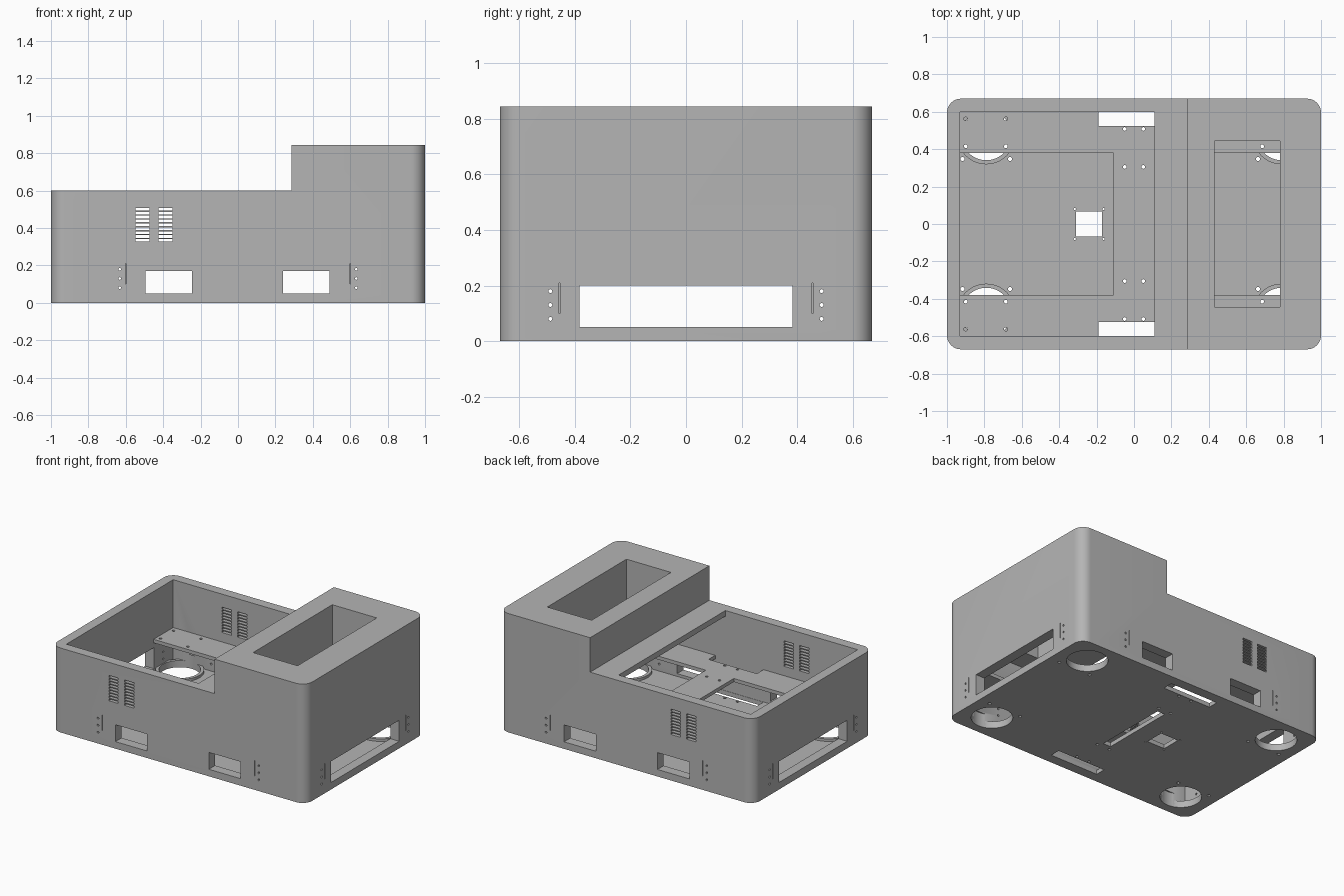
import bpy, bmesh, math
from mathutils import Matrix, Vector

if "Cube" in bpy.data.objects:
    bpy.data.objects.remove(bpy.data.objects["Cube"])

grey = bpy.data.materials.new("mid grey")
grey.diffuse_color = (0.46, 0.46, 0.46, 1)
grey.use_nodes = True
grey.node_tree.nodes["Principled BSDF"].inputs["Base Color"].default_value = grey.diffuse_color


def box(bm, x0, x1, y0, y1, z0, z1):
    m = Matrix.Translation(((x0 + x1) / 2, (y0 + y1) / 2, (z0 + z1) / 2)) @ \
        Matrix.Diagonal((x1 - x0, y1 - y0, z1 - z0, 1))
    return bmesh.ops.create_cube(bm, size=1, matrix=m)["verts"]


def rod(bm, center, radius, length, axis="Z", sides=12):
    rot = {"X": Matrix.Rotation(math.pi / 2, 4, "Y"),
           "Y": Matrix.Rotation(math.pi / 2, 4, "X"), "Z": Matrix.Identity(4)}[axis]
    bmesh.ops.create_cone(bm, cap_ends=True, segments=sides, radius1=radius,
                          radius2=radius, depth=length,
                          matrix=Matrix.Translation(center) @ rot)


def prism(bm, pts, y0, y1):
    """Extrude an x-z outline along y."""
    f = bm.faces.new([bm.verts.new((x, y0, z)) for x, z in pts])
    ext = bmesh.ops.extrude_face_region(bm, geom=[f])["geom"]
    bmesh.ops.translate(bm, vec=(0, y1 - y0, 0),
                        verts=[v for v in ext if isinstance(v, bmesh.types.BMVert)])


def make(name, bm):
    bmesh.ops.recalc_face_normals(bm, faces=bm.faces)
    me = bpy.data.meshes.new(name)
    bm.to_mesh(me)
    bm.free()
    me.materials.append(grey)
    ob = bpy.data.objects.new(name, me)
    bpy.context.collection.objects.link(ob)
    return ob


def cut(ob, bm):
    cutter = make("cutter", bm)
    cutter.hide_render = True
    mod = ob.modifiers.new("cut", "BOOLEAN")
    mod.operation, mod.solver, mod.object = "DIFFERENCE", "EXACT", cutter
    bpy.context.view_layer.objects.active = ob
    bpy.ops.object.modifier_apply(modifier=mod.name)
    bpy.data.objects.remove(cutter)


def smooth(ob):
    bpy.ops.object.select_all(action="DESELECT")
    ob.select_set(True)
    bpy.context.view_layer.objects.active = ob
    bpy.ops.object.shade_smooth_by_angle(angle=math.radians(30))


SIGNS = [(sx, sy) for sx in (-1, 1) for sy in (-1, 1)]

# Housing: rounded block, stepped down over most of its length
bm = bmesh.new()
box(bm, -1, 1, -0.67, 0.67, 0, 0.845)
uprights = [e for e in bm.edges if abs(e.verts[0].co.z - e.verts[1].co.z) > 0.1]
bmesh.ops.bevel(bm, geom=uprights, offset=0.075, segments=10, profile=0.5, affect="EDGES")
housing = make("housing", bm)

bm = bmesh.new()
box(bm, -1.2, 0.285, -1, 1, 0.6, 1)
cut(housing, bm)

# Inner cavity with the open top, and the raised block's well
bm = bmesh.new()
prism(bm, [(-0.93, 0.03), (0.93, 0.03), (0.93, 0.56), (0.11, 0.56), (0.11, 0.7), (-0.93, 0.7)],
      -0.6, 0.6)
cut(housing, bm)
bm = bmesh.new()
box(bm, 0.43, 0.78, -0.445, 0.445, 0.5, 0.9)
cut(housing, bm)

# Wall openings: side windows, end windows, vents and screw holes
bm = bmesh.new()
for s in (-1, 1):
    ya, yb = sorted((s * 0.58, s * 0.75))
    xa, xb = sorted((s * 0.91, s * 1.1))
    box(bm, xa, xb, -0.383, 0.383, 0.05, 0.2)
    for cx in (-0.37, 0.365):
        box(bm, cx - 0.125, cx + 0.125, ya, yb, 0.05, 0.17)
    for vx in (-0.51, -0.387):
        for i in range(9):
            z = 0.327 + i * 0.0208
            box(bm, vx - 0.037, vx + 0.037, ya, yb, z, z + 0.014)
    for t in (-1, 1):
        for z in (0.08, 0.13, 0.18):
            rod(bm, (t * 0.632, s * 0.66, z), 0.007, 0.2, "Y")
            rod(bm, (s * 0.98, t * 0.488, z), 0.007, 0.2, "X")
cut(housing, bm)

# Floor openings: wheel holes, service slots and screw holes
bm = bmesh.new()
box(bm, -0.31, -0.17, -0.068, 0.068, -0.1, 0.04)
box(bm, -0.03, 0.03, -0.27, 0.27, -0.1, 0.04)
for s in (-1, 1):
    ya, yb = sorted((s * 0.525, s * 0.598))
    box(bm, -0.19, 0.19, ya, yb, -0.1, 0.04)
for sx, sy in SIGNS:
    rod(bm, (sx * 0.79, sy * 0.475, 0), 0.134, 0.2, sides=40)
    rod(bm, (-0.24 + sx * 0.077, sy * 0.08, 0), 0.006, 0.2)
    for y in (0.305, 0.508):
        rod(bm, (sx * 0.05, sy * y, 0), 0.01, 0.2)
    for a in (0, 90, 180, 270):
        dx, dy = 0.18 * math.cos(math.radians(a + 45)), 0.18 * math.sin(math.radians(a + 45))
        if abs(sy * 0.475 + dy) < 0.58:
            rod(bm, (sx * 0.79 + dx, sy * 0.475 + dy, 0), 0.011, 0.2)
cut(housing, bm)

# Fine seam where the base tray's flaps meet the housing
bm = bmesh.new()
for s in (-1, 1):
    ya, yb = sorted((s * 0.66, s * 0.7))
    xa, xb = sorted((s * 0.99, s * 1.1))
    for t in (-1, 1):
        box(bm, t * 0.6 - 0.002, t * 0.6 + 0.002, ya, yb, 0.1, 0.21)
        box(bm, xa, xb, t * 0.455 - 0.002, t * 0.455 + 0.002, 0.1, 0.21)
cut(housing, bm)
smooth(housing)

# Inner shelf with two large openings and mounting holes
bm = bmesh.new()
box(bm, -0.932, 0.932, -0.602, 0.602, 0.235, 0.26)
shelf = make("inner_shelf", bm)
bm = bmesh.new()
for s in (-1, 1):
    xa, xb = sorted((s * 0.11, s * 1.0))
    box(bm, xa, xb, -0.38, 0.38, 0.1, 0.4)
    ya, yb = sorted((s * 0.525, s * 0.7))
    box(bm, -0.19, 0.19, ya, yb, 0.1, 0.4)
for sx, sy in SIGNS:
    for x, y in ((0.9, 0.415), (0.685, 0.415), (0.9, 0.562), (0.685, 0.562),
                 (0.05, 0.305), (0.05, 0.508)):
        rod(bm, (sx * x, sy * y, 0.25), 0.01, 0.2)
cut(shelf, bm)
smooth(shelf)

# Raised rims around the wheel holes
for n, (sx, sy) in enumerate(SIGNS):
    bm = bmesh.new()
    c = Vector((sx * 0.79, sy * 0.475, 0))
    loops = []
    for r, z in ((0.134, 0.029), (0.134, 0.048), (0.122 + 0.034, 0.048), (0.156, 0.029)):
        loops.append([bm.verts.new(c + Vector((r * math.cos(a), r * math.sin(a), z)))
                      for a in (i * math.tau / 40 for i in range(40))])
    for k in range(4):
        p, q = loops[k], loops[(k + 1) % 4]
        for i in range(40):
            j = (i + 1) % 40
            bm.faces.new((p[i], p[j], q[j], q[i]))
    smooth(make(f"wheel_hole_rim_{n + 1}", bm))
